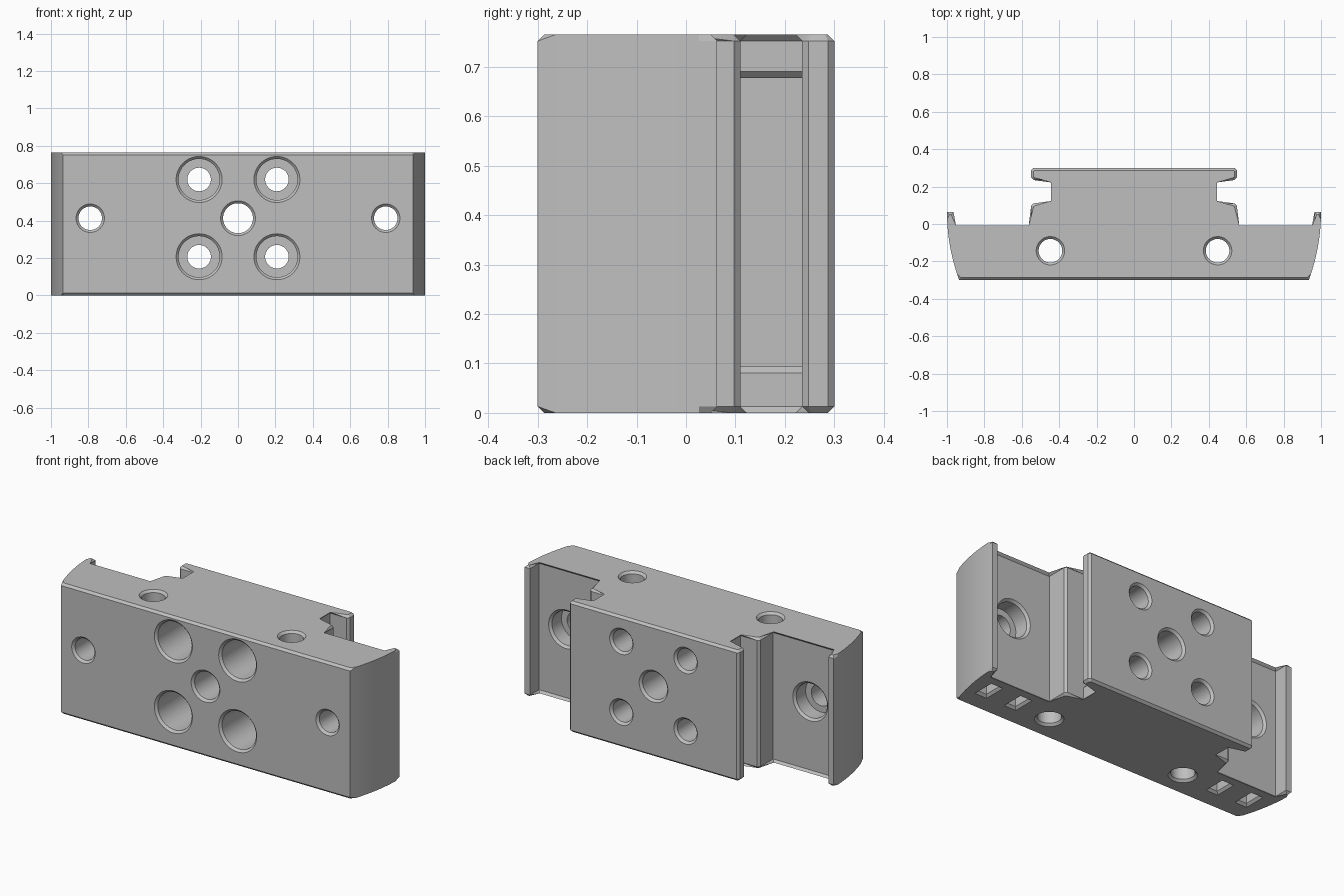
import bpy
import bmesh
from math import cos, sin, tau

if "Cube" in bpy.data.objects:
    bpy.data.objects.remove(bpy.data.objects["Cube"])

HEIGHT, FRONT, BACK, SHELF = 0.765, -0.3, 0.3, -0.02
MID = 0.413
CH = 0.013       # edge chamfer
OVER = 0.02      # how far cutters reach outside the block

grey = bpy.data.materials.new("plain grey")
grey.use_nodes = True
grey.diffuse_color = (0.52, 0.52, 0.52, 1)
grey.node_tree.nodes["Principled BSDF"].inputs["Base Color"].default_value = grey.diffuse_color


def make_object(name, bm):
    bmesh.ops.recalc_face_normals(bm, faces=bm.faces)
    mesh = bpy.data.meshes.new(name)
    bm.to_mesh(mesh)
    bm.free()
    mesh.materials.append(grey)
    obj = bpy.data.objects.new(name, mesh)
    bpy.context.collection.objects.link(obj)
    return obj


def loft(bm, rings):
    """Closed solid through rings of equal point count."""
    rows = [[bm.verts.new(p) for p in ring] for ring in rings]
    n = len(rows[0])
    for a, b in zip(rows, rows[1:]):
        for i in range(n):
            j = (i + 1) % n
            bm.faces.new((a[i], a[j], b[j], b[i]))
    bm.faces.new(rows[0][::-1])
    bm.faces.new(rows[-1])


def hole(bm, axis, u, v, profile, sides=48):
    """Turned cutter; profile lists (position along axis, radius)."""
    rings = []
    for w, r in profile:
        pts = [(u + r * cos(tau * i / sides), v + r * sin(tau * i / sides)) for i in range(sides)]
        rings.append([(p, w, q) if axis == "y" else (p, q, w) for p, q in pts])
    loft(bm, rings)


def bore(start, end, r_start, r_end, step=None):
    """Hole profile with chamfered mouths and an optional step in radius."""
    rim = CH + OVER
    middle = [(step, r_start), (step, r_end)] if step is not None else []
    return [(start - OVER, r_start + rim), (start + CH, r_start), *middle,
            (end - CH, r_end), (end + OVER, r_end + rim)]


# Half outline of the block: curved side, lip, shelf, neck and flange
half = [(1 - 0.065 * (1 - i / 10) ** 2, FRONT + 0.363 * i / 10) for i in range(11)]
half += [(0.965, 0.063), (0.965, SHELF), (0.55, SHELF),
         (0.55, 0.11 - CH), (0.55 - CH, 0.11), (0.43, 0.11), (0.43, 0.235),
         (0.55 - CH, 0.235), (0.55, 0.235 + CH), (0.55, BACK - CH), (0.55 - CH, BACK)]
outline = half + [(-x, y) for x, y in reversed(half)]

bm = bmesh.new()
loft(bm, [[(x, y, z) for x, y in outline] for z in (0, HEIGHT)])
rims = [e for e in bm.edges if abs(e.verts[0].co.z - e.verts[1].co.z) < 1e-5]
bmesh.ops.bevel(bm, geom=rims, offset=CH, segments=1, affect="EDGES", clamp_overlap=False)
block = make_object("mounting_block", bm)

# Bores and pockets
bm = bmesh.new()
hole(bm, "y", 0, MID, bore(FRONT, BACK, 0.08, 0.08))
for side in (-1, 1):
    for z in (0.207, 0.62):
        hole(bm, "y", side * 0.208, z, bore(FRONT, BACK, 0.11, 0.063, 0.1))
    hole(bm, "y", side * 0.79, MID, bore(FRONT, SHELF, 0.063, 0.1, -0.12))
    hole(bm, "z", side * 0.447, -0.143, bore(0, HEIGHT, 0.063, 0.063))

    # slots in the underside
    for x in (0.675, 0.87):
        rings = []
        for z, grow in ((-OVER, CH + OVER), (CH, 0), (0.1, 0)):
            w, d = 0.026 + grow, 0.052 + grow
            rings.append([(side * x + a * w, -0.12 + b * d, z)
                          for a, b in ((-1, -1), (1, -1), (1, 1), (-1, 1))])
        loft(bm, rings)

    # shallow recess in the neck wall
    rings = []
    for x, grow in ((0.43 + OVER, CH + OVER), (0.43 - CH, 0), (0.405, 0)):
        z0, z1 = 0.094 - grow, 0.677 + grow
        rings.append([(side * x, y, z) for y, z in
                      ((0.1105, z0), (0.2345, z0), (0.2345, z1), (0.1105, z1))])
    loft(bm, rings)
cutter = make_object("bore_cutter", bm)
cutter.hide_render = True

# Cut the block, keep the result and drop the cutter
cut = block.modifiers.new("bores", "BOOLEAN")
cut.operation = "DIFFERENCE"
cut.solver = "EXACT"
cut.object = cutter
bpy.ops.object.select_all(action="DESELECT")
bpy.context.view_layer.objects.active = block
block.select_set(True)
bpy.ops.object.modifier_apply(modifier=cut.name)
bpy.data.objects.remove(cutter)
bpy.ops.object.shade_smooth_by_angle(angle=0.45)
